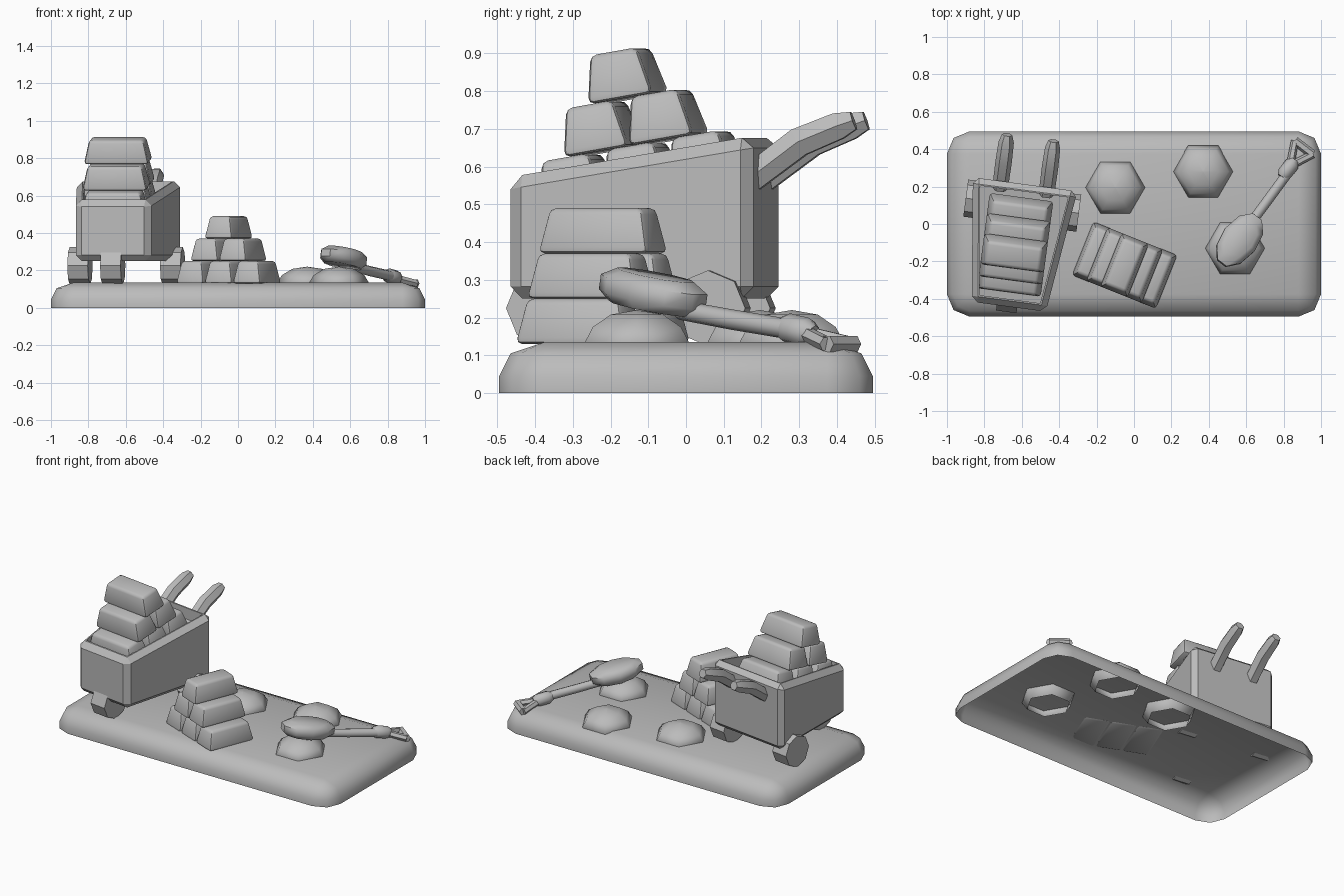
import bpy
import bmesh
from math import radians, cos, sin, pi
from mathutils import Matrix, Vector

cube = bpy.data.objects.get("Cube")
if cube:
    bpy.data.objects.remove(cube, do_unlink=True)

stone = bpy.data.materials.new("plain_grey")
stone.use_nodes = True
GREY = (0.5, 0.5, 0.5, 1)
stone.diffuse_color = GREY
stone.node_tree.nodes["Principled BSDF"].inputs["Base Color"].default_value = GREY


def move(x, y, z):
    return Matrix.Translation((x, y, z))


def turn(degrees, axis):
    return Matrix.Rotation(radians(degrees), 4, axis)


def finish(name, bm, matrix=Matrix(), angle=30):
    bmesh.ops.remove_doubles(bm, verts=bm.verts, dist=0.0005)
    bmesh.ops.recalc_face_normals(bm, faces=bm.faces)
    mesh = bpy.data.meshes.new(name)
    bm.to_mesh(mesh)
    bm.free()
    mesh.materials.append(stone)
    mesh.shade_smooth()
    mesh.set_sharp_from_angle(angle=radians(angle))
    obj = bpy.data.objects.new(name, mesh)
    obj.matrix_world = matrix
    bpy.context.collection.objects.link(obj)
    return obj


def loft(rings, start=True, end=True):
    """Skin a list of closed rings that share a point count."""
    bm = bmesh.new()
    loops = [[bm.verts.new(p) for p in ring] for ring in rings]
    count = len(loops[0])
    for a, b in zip(loops, loops[1:]):
        for i in range(count):
            j = (i + 1) % count
            bm.faces.new((a[i], a[j], b[j], b[i]))
    if start:
        bm.faces.new(loops[0][::-1])
    if end:
        bm.faces.new(loops[-1])
    return bm


def circle(radius, z, sides):
    return [(radius * cos(2 * pi * i / sides), radius * sin(2 * pi * i / sides), z)
            for i in range(sides)]


def tube(name, points, radii, sides=6, matrix=Matrix(), angle=30):
    points = [Vector(p) for p in points]
    rings = []
    for i, p in enumerate(points):
        d = points[min(i + 1, len(points) - 1)] - points[max(i - 1, 0)]
        q = d.to_track_quat('Z', 'Y')
        rings.append([p + q @ Vector(c) for c in circle(radii[i], 0, sides)])
    return finish(name, loft(rings), matrix, angle)


# Ground slab: rounded open-bottomed shell
def slab_ring(radius, z):
    ring = []
    for quarter, (sx, sy) in enumerate(((1, 1), (-1, 1), (-1, -1), (1, -1))):
        for step in range(3):
            a = (quarter + step / 2) * pi / 2
            ring.append((sx * 0.88 + radius * cos(a), sy * 0.375 + radius * sin(a), z))
    return ring


slab = loft([slab_ring(0.12, 0), slab_ring(0.12, 0.045), slab_ring(0.09, 0.105),
             slab_ring(0, 0.135)], start=False)
finish("ground_slab", slab, angle=60)

# Six-sided dirt mounds
for i, (x, y) in enumerate(((-0.1, 0.195), (0.37, 0.28), (0.54, -0.13))):
    rings = [circle(r, z, 6) for r, z in
             ((0.13, 0.08), (0.162, 0.13), (0.135, 0.175), (0.08, 0.208), (0.001, 0.22))]
    finish(f"dirt_mound_{i + 1}", loft(rings, start=False), move(x, y, 0), 62)


# Ingots stacked three, two, one
def ingot(name, w, l, h, matrix):
    def rect(s, t, z):
        return [(a * w * s / 2, b * l * t / 2, z)
                for a, b in ((1, 1), (-1, 1), (-1, -1), (1, -1))]
    bm = loft([rect(1, 1, 0), rect(0.72, 0.84, h)])
    bmesh.ops.bevel(bm, geom=bm.edges[:], offset=0.017, segments=2,
                    profile=0.5, affect='EDGES')
    finish(name, bm, matrix, 40)


def ingot_stack(name, w, l, h, matrix):
    for row in range(3):
        count = 3 - row
        for i in range(count):
            ingot(f"{name}_{row + 1}_{i + 1}", w, l, h,
                  matrix @ move((i - (count - 1) / 2) * w, 0, row * h))


ingot_stack("ground_ingot", 0.163, 0.315, 0.12,
            move(-0.05, -0.22, 0.13) @ turn(-21.8, 'Z'))

# Cart body: tapered tub with a sloping rim
cart = move(-0.625, -0.11, 0) @ turn(-7.6, 'Z')
plan = ((0.282, 0.325), (-0.282, 0.325), (-0.2, -0.335), (0.2, -0.335))
tub = loft([[(x, y, 0.25) for x, y in plan],
            [(x, y, 0.628 + 0.165 * y) for x, y in plan]])
bmesh.ops.bevel(tub, geom=tub.edges[:], offset=0.032, segments=1,
                profile=0.5, affect='EDGES')
tub.faces.ensure_lookup_table()
rim = max(tub.faces, key=lambda f: f.calc_center_median().z * (f.calc_area() > 0.1))
bmesh.ops.inset_region(tub, faces=[rim], thickness=0.012)
inner = bmesh.ops.extrude_discrete_faces(tub, faces=[rim])["faces"]
bmesh.ops.translate(tub, verts=inner[0].verts, vec=(0, 0, -0.12))
finish("cart_body", tub, cart, 25)

ingot_stack("cart_ingot", 0.176, 0.35, 0.127,
            cart @ move(-0.01, 0, 0.53) @ turn(10, 'X') @ turn(90, 'Z'))

# Cart handles, bent upward at the back
for side, x in (("right", -0.13), ("left", 0.12)):
    tube(f"cart_handle_{side}",
         [(x, 0.29, 0.56), (x, 0.43, 0.665), (x, 0.535, 0.708), (x, 0.575, 0.722)],
         [0.042, 0.044, 0.041, 0.028], 6, cart)

# Cart wheels: two at the back, one at the front
for name, x, y in (("back_right", -0.25, 0.21), ("back_left", 0.25, 0.21), ("front", -0.01, -0.264)):
    tube(f"wheel_{name}", [(x - 0.055, y, 0.225), (x + 0.055, y, 0.225)],
         [0.1, 0.1], 8, cart)

# Shovel blade: thick rounded scoop
half = ((0.03, -0.16), (0.08, -0.1), (0.1, 0), (0.08, 0.1), (0.03, 0.155))
outline = list(half) + [(-x, y) for x, y in reversed(half)]
blade = loft([[(x * s, y * s, z) for x, y in outline] for s, z in
              ((0.8, -0.045), (1, -0.02), (1, 0.02), (0.72, 0.045))])
finish("shovel_blade", blade,
       move(0.565, -0.085, 0.268) @ turn(-37.6, 'Z') @ turn(-10, 'X'), 50)

# Shovel shaft, collar and grip
tube("shovel_shaft", [(0.61, -0.015, 0.22), (0.71, 0.12, 0.195), (0.82, 0.27, 0.17)],
     [0.026, 0.027, 0.027], 8, angle=50)
tube("shovel_collar", [(0.79, 0.25, 0.176), (0.805, 0.27, 0.172), (0.845, 0.32, 0.16), (0.86, 0.34, 0.155)],
     [0.026, 0.04, 0.04, 0.024], 8, angle=50)
grip_left, grip_right = (0.86, 0.445, 0.13), (0.955, 0.372, 0.13)
for name, corner in (("left", grip_right), ("right", grip_left)):
    tube(f"grip_arm_{name}", [(0.835, 0.31, 0.16), corner], [0.022, 0.02], 6)
tube("grip_bar", [grip_left, grip_right], [0.024, 0.024], 6)
